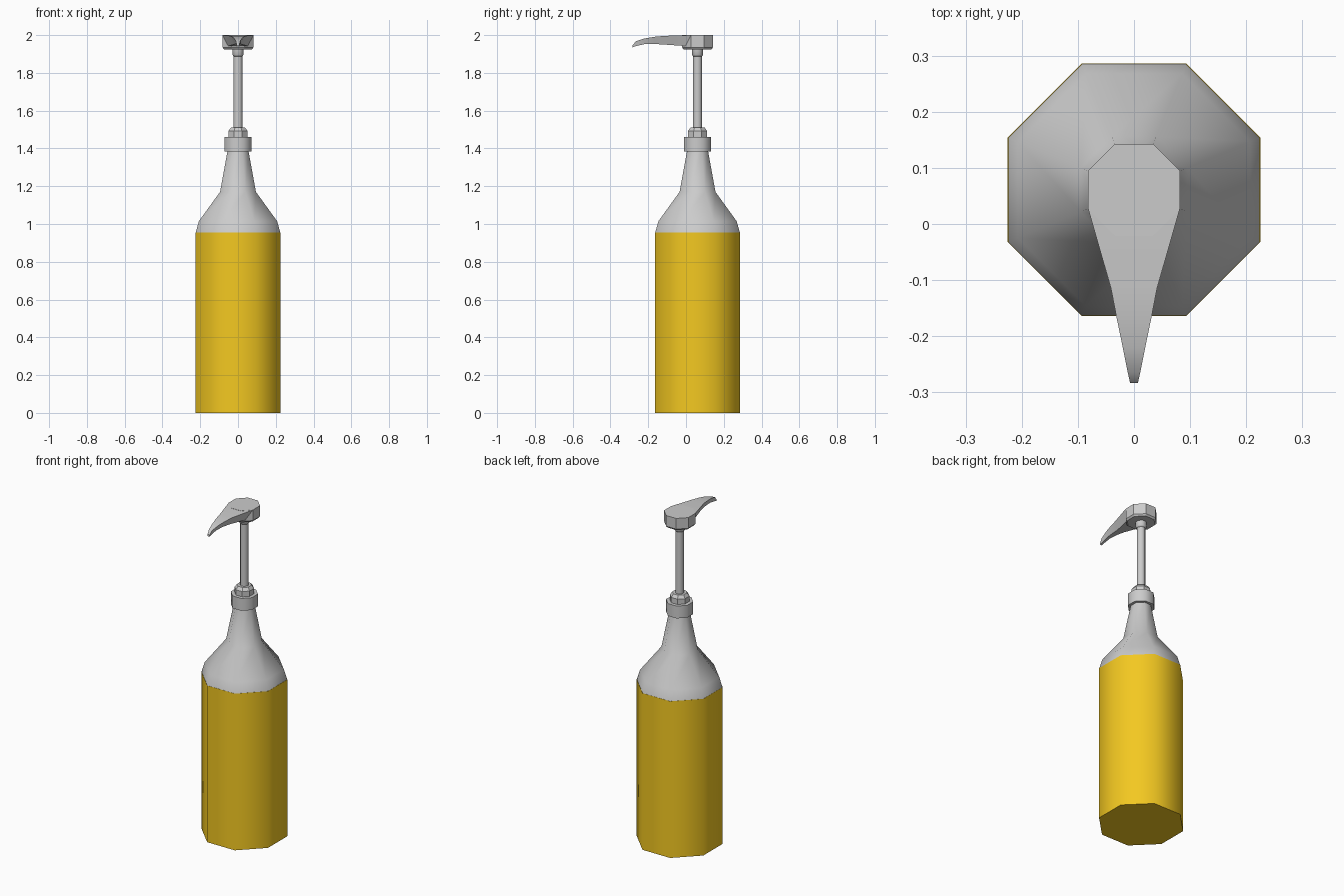
import bpy, bmesh, math

if "Cube" in bpy.data.objects:
    bpy.data.objects.remove(bpy.data.objects["Cube"])

CY = 0.061                      # y of the bottle axis
SIDES = 8


def finish(name, bm, angle=50, color=None):
    bmesh.ops.recalc_face_normals(bm, faces=bm.faces)
    mesh = bpy.data.meshes.new(name)
    bm.to_mesh(mesh)
    bm.free()
    ob = bpy.data.objects.new(name, mesh)
    bpy.context.collection.objects.link(ob)
    bpy.ops.object.select_all(action='DESELECT')
    ob.select_set(True)
    bpy.context.view_layer.objects.active = ob
    bpy.ops.object.shade_smooth_by_angle(angle=math.radians(angle))
    if color:
        mat = bpy.data.materials.new(name + "_colour")
        mat.diffuse_color = color
        mat.use_nodes = True
        mat.node_tree.nodes["Principled BSDF"].inputs["Base Color"].default_value = mat.diffuse_color
        mesh.materials.append(mat)
    return ob


def loft(name, rings, **kw):
    """Skin a list of equal-length rings and cap both ends."""
    bm = bmesh.new()
    vs = [[bm.verts.new(p) for p in ring] for ring in rings]
    n = len(vs[0])
    for a, b in zip(vs, vs[1:]):
        for i in range(n):
            j = (i + 1) % n
            bm.faces.new((a[i], a[j], b[j], b[i]))
    bm.faces.new(vs[0])
    bm.faces.new(vs[-1])
    return finish(name, bm, **kw)


def turned(name, profile, **kw):
    """Octagonal part from (flat-to-axis distance, z) pairs."""
    rings = []
    for a, z in profile:
        r = a / math.cos(math.pi / SIDES)
        rings.append([(r * math.cos((i + 0.5) * 2 * math.pi / SIDES),
                       CY + r * math.sin((i + 0.5) * 2 * math.pi / SIDES), z)
                      for i in range(SIDES)])
    return loft(name, rings, **kw)


# Bottle: coloured lower body and grey shoulder
turned("bottle_body", [(0.225, 0), (0.225, 0.955)], color=(0.9, 0.58, 0.015, 1))
turned("bottle_shoulder", [(0.224, 0.955), (0.207, 1.015), (0.095, 1.17), (0.055, 1.39)])

# Pump collar, ring and stem
turned("collar", [(0.071, 1.385), (0.071, 1.46)])
turned("collar_ring", [(0.051, 1.455), (0.051, 1.492), (0.038, 1.51)], angle=30)
turned("stem", [(0.023, 1.5), (0.023, 1.9)])
turned("stem_cap", [(0.023, 1.887), (0.029, 1.895), (0.029, 1.93)], angle=60)

# Pump head
turned("pump_head", [(0.074, 1.925), (0.082, 1.935), (0.082, 2.0)], angle=30)

# Spout sections: y, top half width, top z, bottom half width, bottom z
sections = [(0.028, 0.082, 2.0, 0.06, 1.94), (-0.115, 0.041, 1.996, 0.022, 1.95),
            (-0.167, 0.031, 1.991, 0.015, 1.953), (-0.22, 0.02, 1.982, 0.01, 1.952),
            (-0.265, 0.011, 1.967, 0.007, 1.942), (-0.283, 0.007, 1.946, 0.006, 1.935)]
loft("spout", [[(-wt, y, zt), (wt, y, zt), (wb, y, zb), (-wb, y, zb)]
               for y, wt, zt, wb, zb in sections], angle=35)
